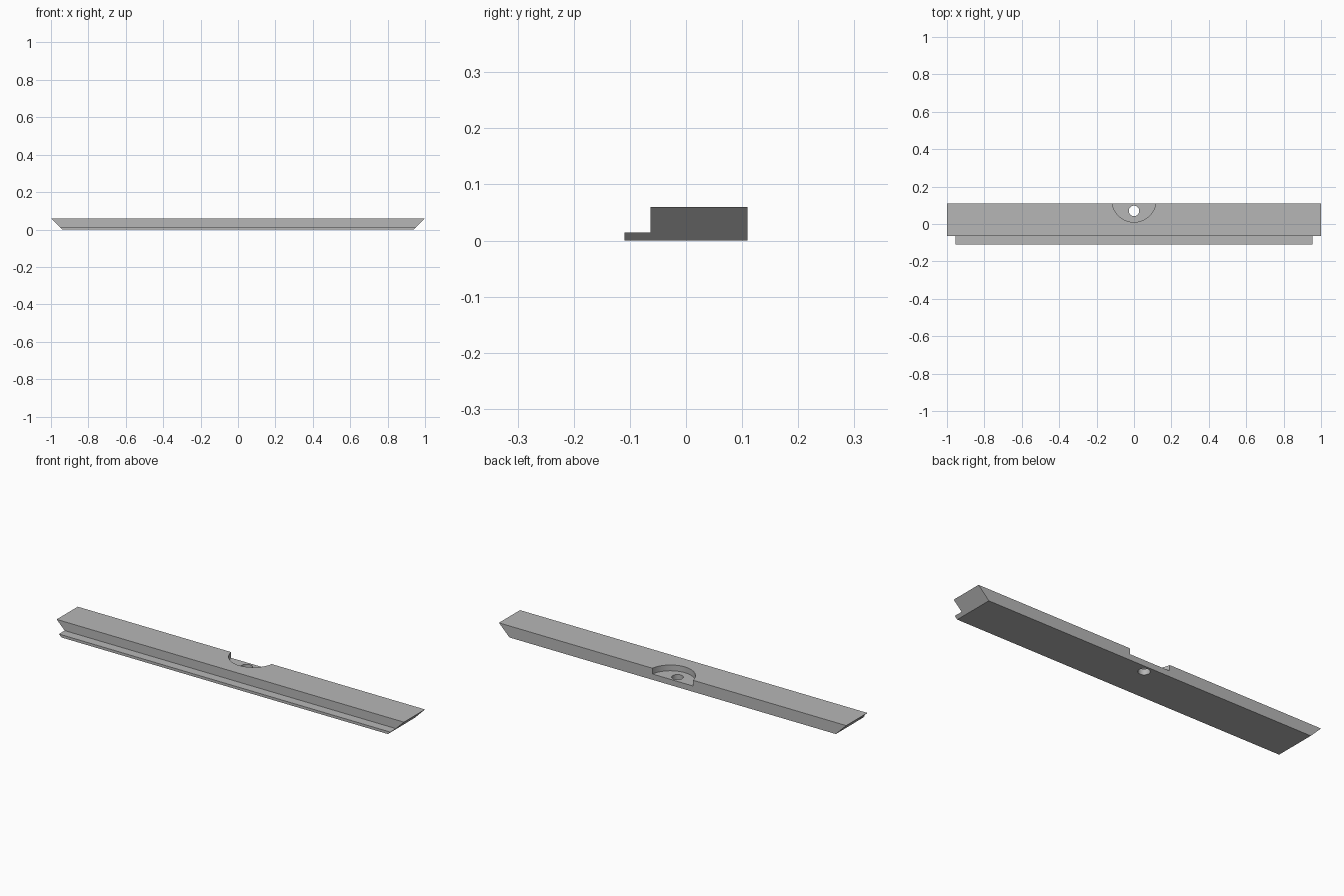
import bpy
import bmesh
import math

cube = bpy.data.objects.get("Cube")
if cube:
    bpy.data.objects.remove(cube, do_unlink=True)

grey = bpy.data.materials.new("light grey")
grey.use_nodes = True
colour = (0.47, 0.47, 0.47, 1)
grey.diffuse_color = colour
grey.node_tree.nodes["Principled BSDF"].inputs["Base Color"].default_value = colour

HEIGHT = 0.06
BACK = 0.11
LIP = 0.014
STEP_Y = -0.063

# Stepped bar: side profile swept along x, ends mitred outward at 45 degrees
profile = [(-BACK, 0), (BACK, 0), (BACK, HEIGHT),
           (STEP_Y, HEIGHT), (STEP_Y, LIP), (-BACK, LIP)]
bm = bmesh.new()
ends = [[bm.verts.new((side * (1 - HEIGHT + z), y, z)) for y, z in profile]
        for side in (-1, 1)]
for ring in ends:
    bm.faces.new(ring)
count = len(profile)
for i in range(count):
    j = (i + 1) % count
    bm.faces.new((ends[0][i], ends[0][j], ends[1][j], ends[1][i]))
bmesh.ops.recalc_face_normals(bm, faces=bm.faces)
mesh = bpy.data.meshes.new("stepped_bar")
bm.to_mesh(mesh)
bm.free()
mesh.materials.append(grey)
bar = bpy.data.objects.new("stepped_bar", mesh)
bpy.context.collection.objects.link(bar)


def cut_round(name, radius, y, bottom, top):
    """Cut an upright cylinder out of the bar."""
    bpy.ops.mesh.primitive_cylinder_add(
        vertices=64, radius=radius, depth=top - bottom,
        location=(0, y, (top + bottom) / 2))
    cutter = bpy.context.object
    cutter.name = name
    cutter.data.materials.append(grey)
    cutter.hide_render = True
    mod = bar.modifiers.new(name, "BOOLEAN")
    mod.operation = "DIFFERENCE"
    mod.solver = "EXACT"
    mod.object = cutter
    bpy.context.view_layer.objects.active = bar
    bpy.ops.object.modifier_apply(modifier=name)
    bpy.data.objects.remove(cutter, do_unlink=True)


# Round pocket open to the back, with a screw hole through its floor
cut_round("pocket_cutter", 0.118, 0.128, HEIGHT / 2, HEIGHT * 2)
cut_round("hole_cutter", 0.028, 0.07, -HEIGHT, HEIGHT * 2)

bpy.ops.object.select_all(action="DESELECT")
bar.select_set(True)
bpy.context.view_layer.objects.active = bar
bpy.ops.object.shade_smooth_by_angle(angle=math.radians(30))
